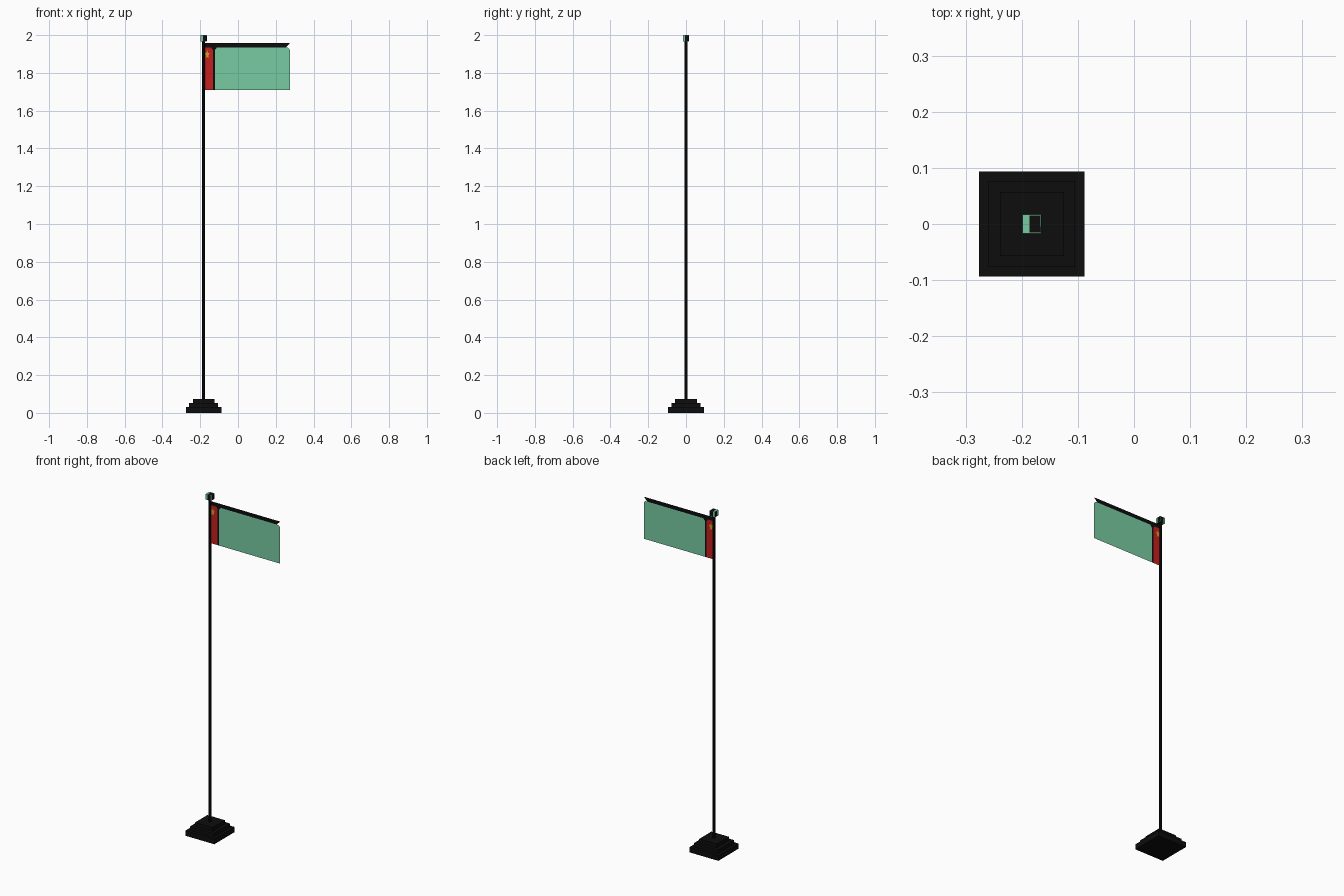
import bpy, bmesh, math

if "Cube" in bpy.data.objects:
    bpy.data.objects.remove(bpy.data.objects["Cube"])

PX = -0.182  # pole axis


def material(name, rgb):
    m = bpy.data.materials.new(name)
    m.diffuse_color = (*rgb, 1)
    m.use_nodes = True
    m.node_tree.nodes["Principled BSDF"].inputs["Base Color"].default_value = m.diffuse_color
    return m


BLACK = material("black", (0.004, 0.004, 0.004))
GREEN = material("mint green", (0.19, 0.60, 0.36))
RED = material("red", (0.56, 0.014, 0.014))
YELLOW = material("yellow", (0.62, 0.36, 0.02))


def finish(name, bm, mat):
    me = bpy.data.meshes.new(name)
    bm.to_mesh(me)
    bm.free()
    me.materials.append(mat)
    ob = bpy.data.objects.new(name, me)
    bpy.context.collection.objects.link(ob)
    return ob


def box(name, lo, hi, mat):
    bm = bmesh.new()
    bmesh.ops.create_cube(bm, size=1)
    for v in bm.verts:
        v.co = [l + (c + 0.5) * (h - l) for c, l, h in zip(v.co, lo, hi)]
    return finish(name, bm, mat)


def sheet(name, pts, mat, y=0.0):
    """Flat cloth panel in the x-z plane."""
    bm = bmesh.new()
    bm.faces.new([bm.verts.new((x, y, z)) for x, z in pts])
    return finish(name, bm, mat)


# Stepped square base
for i, (r, z0, z1) in enumerate([(0.094, 0, 0.03), (0.077, 0.03, 0.052), (0.057, 0.052, 0.074)]):
    box(f"base_step_{i + 1}", (PX - r, -r, z0), (PX + r, r, z1), BLACK)

# Pole
bm = bmesh.new()
bmesh.ops.create_cone(bm, cap_ends=True, segments=8, radius1=0.0075, radius2=0.0075, depth=1.9)
bmesh.ops.translate(bm, verts=bm.verts, vec=(PX, 0, 1.02))
finish("pole", bm, BLACK)

# Finial cube: green, with a black panel leaving a green band on every face
R = 0.0165
C = (PX, 0, 1.983)
box("finial", [c - R for c in C], [c + R for c in C], GREEN)
for axis in range(3):
    u = 0 if axis != 0 else 1
    for s in (-1, 1):
        lo = [c - R + 0.0015 for c in C]
        hi = [c + R - 0.0015 for c in C]
        lo[u] = C[u] - R + 0.012
        lo[axis] = C[axis] + s * R - 0.0005
        hi[axis] = C[axis] + s * R + 0.0005
        box("finial_panel", lo, hi, BLACK)

# Flag: black top bar with slanted end, black divider, red strip, green field
sheet("flag_top_bar", [(PX, 1.934), (0.252, 1.934), (0.274, 1.957), (PX, 1.957)], BLACK)
sheet("flag_divider", [(-0.132, 1.71), (-0.123, 1.71), (-0.123, 1.92),
                       (-0.112, 1.934), (-0.132, 1.934)], BLACK)
sheet("flag_red_strip", [(PX, 1.71), (-0.132, 1.71), (-0.132, 1.92),
                         (-0.142, 1.934), (PX, 1.934)], RED)
sheet("flag_corner", [(-0.132, 1.92), (-0.132, 1.934), (-0.142, 1.934)], BLACK)
sheet("flag_green_field", [(-0.123, 1.71), (0.274, 1.71), (0.274, 1.922),
                           (0.264, 1.934), (-0.112, 1.934), (-0.123, 1.92)], GREEN)

# Small star emblem on both sides of the red strip
star = []
for k in range(10):
    a = math.pi / 2 + k * math.pi / 5
    r = 0.024 if k % 2 == 0 else 0.012
    star.append((-0.163 + 0.6 * r * math.cos(a), 1.897 + r * math.sin(a)))
for side, y in (("front", -0.001), ("back", 0.001)):
    sheet(f"emblem_{side}", star, YELLOW, y)
